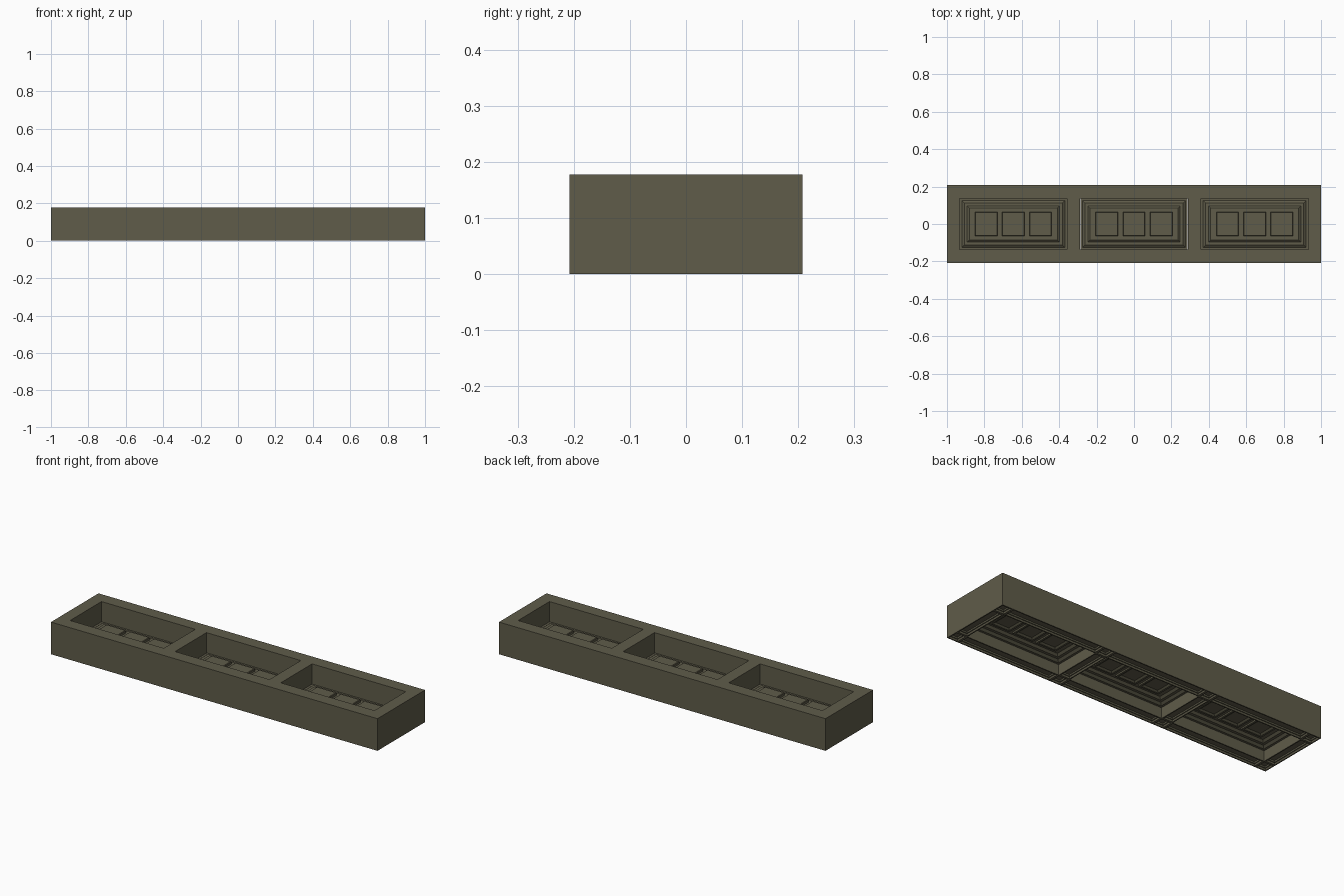
import bpy, bmesh

if "Cube" in bpy.data.objects:
    bpy.data.objects.remove(bpy.data.objects["Cube"])

mat = bpy.data.materials.new("olive_stone")
mat.diffuse_color = (0.115, 0.107, 0.068, 1)
mat.use_nodes = True
mat.node_tree.nodes["Principled BSDF"].inputs["Base Color"].default_value = mat.diffuse_color

XS = [-1, -.932, -.358, -.289, .289, .358, .932, 1]
YS = [-.208, -.137, .137, .208]
H = .178


def finish(bm, name):
    me = bpy.data.meshes.new(name)
    bmesh.ops.recalc_face_normals(bm, faces=bm.faces[:])
    bm.to_mesh(me)
    bm.free()
    me.materials.append(mat)
    ob = bpy.data.objects.new(name, me)
    bpy.context.collection.objects.link(ob)
    return ob


def rings(bm, cx, cy, steps):
    """Nested rectangles (half x, half y, z) joined by walls, closed by a last face."""
    prev = None
    for hx, hy, z in steps:
        loop = [bm.verts.new((cx + sx * hx, cy + sy * hy, z))
                for sx, sy in ((-1, -1), (1, -1), (1, 1), (-1, 1))]
        if prev:
            for i in range(4):
                j = (i + 1) % 4
                bm.faces.new((prev[i], prev[j], loop[j], loop[i]))
        prev = loop
    bm.faces.new(prev)


# Beam frame: grid of cells without the three openings, extruded upward
bm = bmesh.new()
grid = [[bm.verts.new((x, y, 0)) for x in XS] for y in YS]
for j in range(3):
    for i in range(7):
        if j == 1 and i in (1, 3, 5):
            continue
        bm.faces.new((grid[j][i], grid[j + 1][i], grid[j + 1][i + 1], grid[j][i + 1]))
under = bm.faces[:]
ext = bmesh.ops.extrude_face_region(bm, geom=under, use_keep_orig=True)
top = [v for v in ext["geom"] if isinstance(v, bmesh.types.BMVert)]
bmesh.ops.translate(bm, verts=top, vec=(0, 0, H))
top_faces = [f for f in bm.faces if f.calc_center_median().z > H - .001]
bmesh.ops.recalc_face_normals(bm, faces=bm.faces[:])
# Stepped sunk panels on the underside of every beam and crossing
panels = [f for f in bm.faces if f.calc_center_median().z < .001]
for inset, depth in ((.009, 0), (.003, -.009), (.007, 0), (.003, -.007)):
    bmesh.ops.inset_individual(bm, faces=panels, thickness=inset, depth=depth)
bmesh.ops.dissolve_faces(bm, faces=[f for f in top_faces if f.is_valid])
finish(bm, "beam_frame")

# Stepped coffer shells, rising to the middle, with three raised hollow squares each
STEPS = [(.287, .137, .058), (.275, .125, .058), (.262, .112, .068),
         (.247, .097, .068), (.235, .085, .078)]
T = .008
for n, cx in enumerate((-.645, 0, .645)):
    bm = bmesh.new()
    rings(bm, cx, 0, [(a, b, z + T) for a, b, z in STEPS])
    rings(bm, cx, 0, STEPS)
    bm.faces.ensure_lookup_table()
    finish(bm, f"coffer_panel_{n + 1}")
    bm = bmesh.new()
    for k in (-1, 0, 1):
        rings(bm, cx + k * .145, 0, [(.06, .064, .08), (.06, .064, .098), (.057, .061, .101)])
        # Matching moulded square seen from below
        rings(bm, cx + k * .145, 0, [(.062, .066, .079), (.062, .066, .070),
                                     (.052, .056, .070), (.042, .046, .077)])
    finish(bm, f"coffer_squares_{n + 1}")
